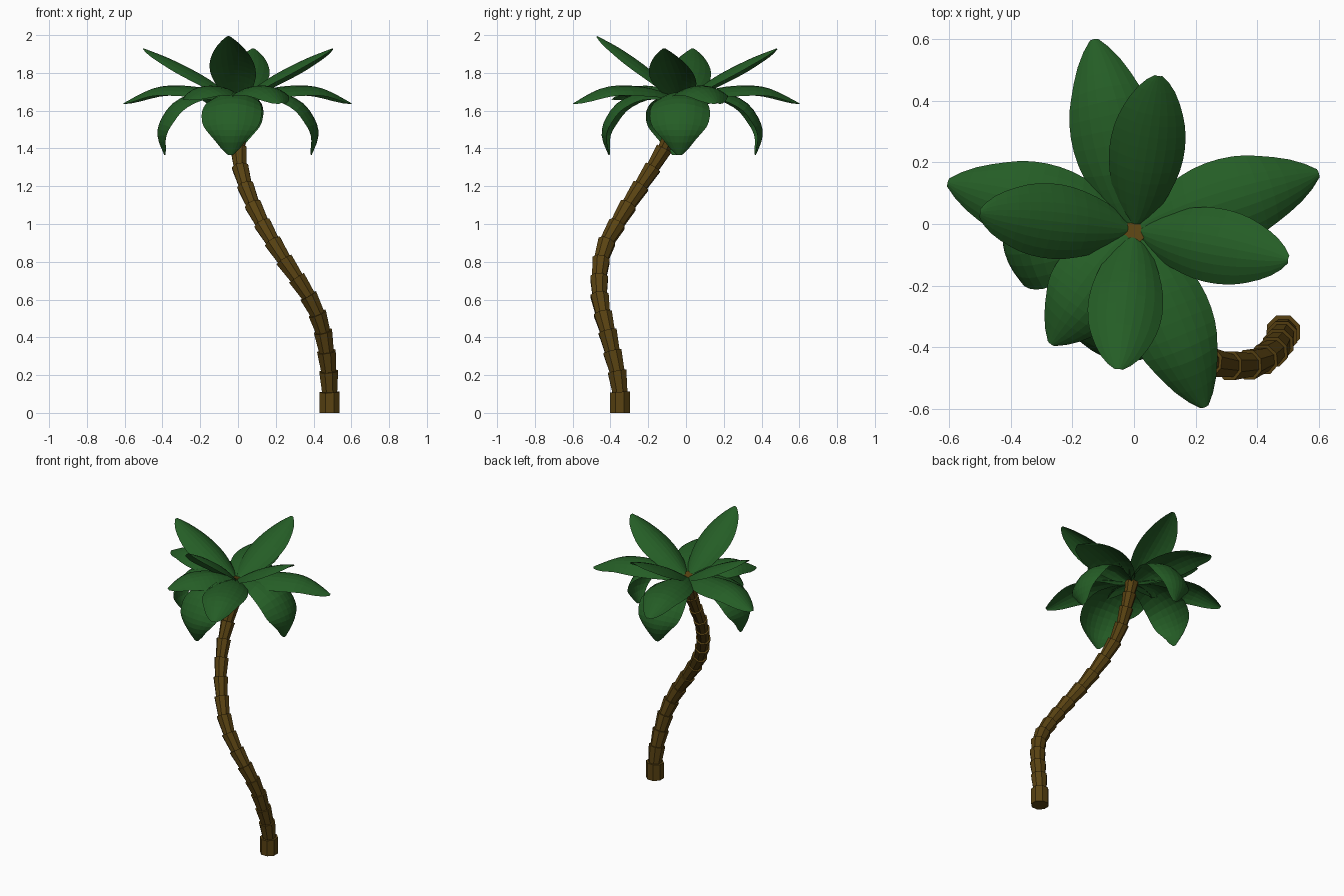
import bpy, bmesh, math
from mathutils import Vector

if "Cube" in bpy.data.objects:
    bpy.data.objects.remove(bpy.data.objects["Cube"])


def material(name, rgb):
    m = bpy.data.materials.new(name)
    m.diffuse_color = (*rgb, 1)
    m.use_nodes = True
    m.node_tree.nodes["Principled BSDF"].inputs["Base Color"].default_value = m.diffuse_color
    return m


bark = material("bark brown", (0.100, 0.055, 0.006))
green = material("leaf green", (0.018, 0.110, 0.019))


def finish(bm, name, mat):
    me = bpy.data.meshes.new(name)
    bm.to_mesh(me)
    bm.free()
    me.materials.append(mat)
    ob = bpy.data.objects.new(name, me)
    bpy.context.collection.objects.link(ob)
    return ob


# Trunk: stacked flaring cups along a bent path
path = [Vector(p) for p in (
    (.485, -.35, 0), (.485, -.35, .11), (.48, -.365, .22), (.468, -.39, .325),
    (.45, -.415, .43), (.42, -.44, .525), (.372, -.457, .62), (.31, -.46, .715),
    (.245, -.45, .81), (.185, -.42, .905), (.13, -.365, 1.0), (.08, -.305, 1.1),
    (.04, -.24, 1.2), (.012, -.175, 1.3), (.003, -.115, 1.4), (.005, -.07, 1.5),
    (.003, -.04, 1.59), (0, -.02, 1.67))]
SIDES = 8
bm = bmesh.new()


def ring(i, r):
    t = (path[min(i + 1, len(path) - 1)] - path[max(i - 1, 0)]).normalized()
    u = Vector((0, 1, 0)).cross(t).normalized()
    v = t.cross(u)
    return [bm.verts.new(path[i] + r * (u * math.cos(a) + v * math.sin(a)))
            for a in [2 * math.pi * (k + .5) / SIDES for k in range(SIDES)]]


rings = [ring(0, .058)]
for i in range(1, len(path)):
    rings.append(ring(i, .058 if i == 1 else .055 - .0006 * i))
    if i < len(path) - 1:
        rings.append(ring(i, .044 - .0006 * i))
for a, b in zip(rings, rings[1:]):
    for k in range(SIDES):
        n = (k + 1) % SIDES
        bm.faces.new((a[k], a[n], b[n], b[k]))
bm.faces.new(rings[0][::-1])
bm.faces.new(rings[-1])
finish(bm, "trunk", bark)

# Leaves: cupped blades swept along a curved spine
CENTRE = Vector((0, -.02, 0))


def spline(pts, t):
    s = t * (len(pts) - 1)
    i = min(int(s), len(pts) - 2)
    f = s - i
    p = [Vector(pts[max(0, min(len(pts) - 1, j))]) for j in range(i - 1, i + 3)]
    return .5 * (2 * p[1] + (p[2] - p[0]) * f
                 + (2 * p[0] - 5 * p[1] + 4 * p[2] - p[3]) * f * f
                 + (3 * p[1] - p[0] - 3 * p[2] + p[3]) * f ** 3)


def leaf(name, tip, profile, half, cup, rows=14, cols=8):
    """profile: (radius fraction, height) points; tip: (x, y) of the end."""
    out = Vector((tip[0], tip[1], 0)) - CENTRE
    length = out.length
    out.normalize()
    side = Vector((-out.y, out.x, 0))
    bm = bmesh.new()
    grid = []
    for r in range(rows + 1):
        t = r / rows
        p = spline(profile, t)
        d = spline(profile, min(1, t + .02)) - spline(profile, max(0, t - .02))
        tan = (out * d.x * length + Vector((0, 0, d.y))).normalized()
        nor = tan.cross(side)
        w = max(.06, math.sin(math.pi * min(1, .03 + .97 * t ** .95)) ** .75)
        if r == rows:
            w = .1
        base = CENTRE + out * p.x * length + Vector((0, 0, p.y))
        grid.append([bm.verts.new(base + side * half * w * u - nor * cup * w * u * u)
                     for u in [2 * c / cols - 1 for c in range(cols + 1)]])
    for a, b in zip(grid, grid[1:]):
        for c in range(cols):
            bm.faces.new((a[c], b[c], b[c + 1], a[c + 1]))
    bmesh.ops.recalc_face_normals(bm, faces=bm.faces)
    if sum(f.normal.z for f in bm.faces) < 0:
        bmesh.ops.reverse_faces(bm, faces=bm.faces)
    finish(bm, name, green)


# Upright leaves
for i, (x, y, z) in enumerate([(-.05, -.47, 1.995), (.08, .48, 1.93),
                               (-.5, .035, 1.93), (.5, -.115, 1.93)]):
    h = z - 1.67
    leaf(f"upper_leaf_{i + 1}", (x, y),
         [(.04, 1.67), (.35, 1.67 + .42 * h), (.7, 1.67 + .77 * h), (1, z)], .122, .05)

# Spreading leaves
for i, (x, y, z) in enumerate([(.6, .165, 1.64), (-.13, .6, 1.64), (-.605, .135, 1.64),
                               (.23, -.595, 1.64), (-.27, -.39, 1.66)]):
    leaf(f"middle_leaf_{i + 1}", (x, y),
         [(.04, 1.67), (.35, 1.725), (.7, 1.725), (1, z)], .14, .055)

# Drooping leaves
for i, (x, y) in enumerate([(.39, -.035), (-.03, .37), (-.39, -.06), (-.04, -.41)]):
    leaf(f"lower_leaf_{i + 1}", (x, y),
         [(.04, 1.66), (.48, 1.70), (.85, 1.65), (1.05, 1.55), (1.09, 1.46), (1, 1.365)],
         .16, .055)
